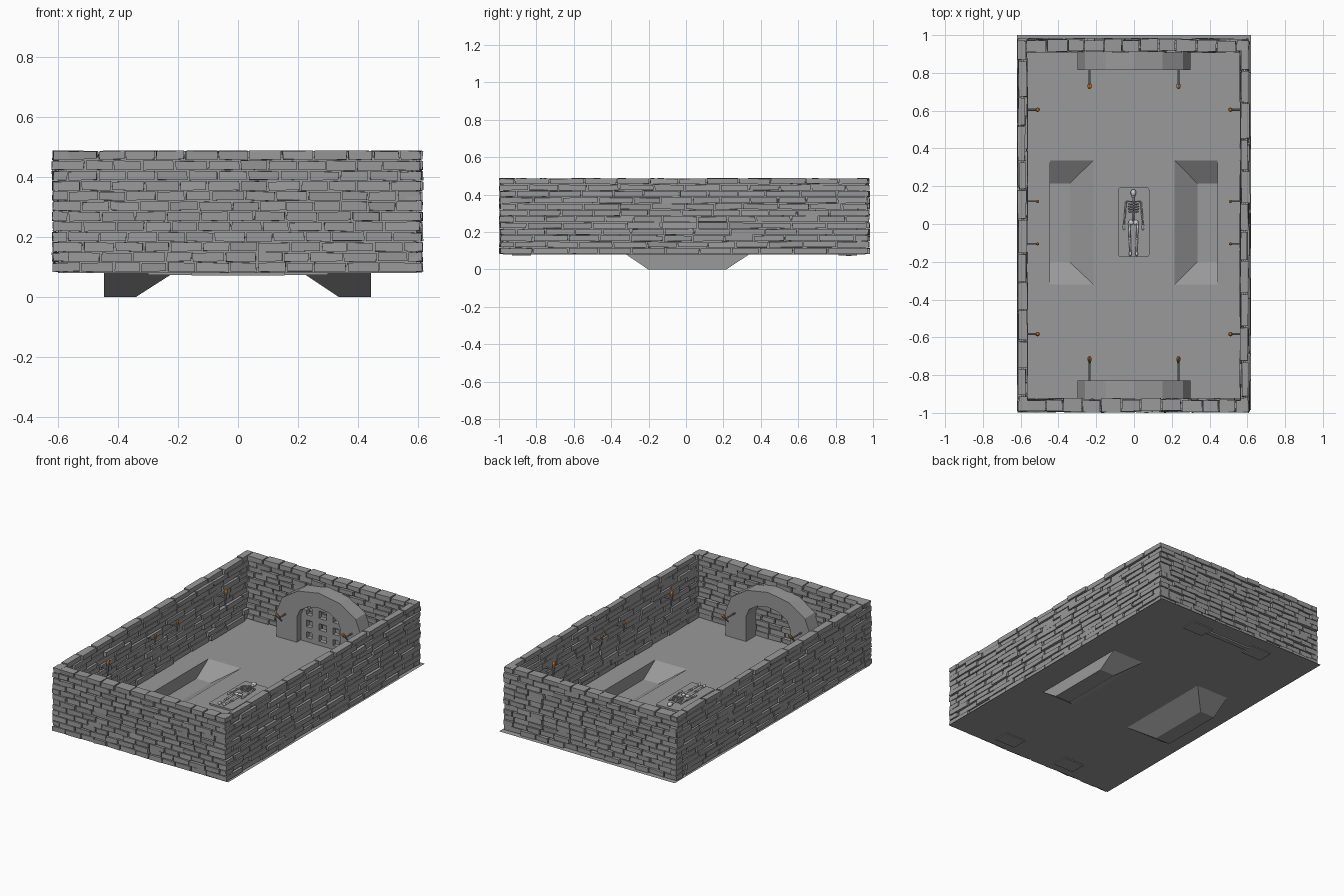
import bpy, bmesh, math, random
from mathutils import Vector, Matrix

if "Cube" in bpy.data.objects:
    bpy.data.objects.remove(bpy.data.objects["Cube"])

random.seed(7)
FLOOR, TOP = 0.08, 0.486


def material(name, col):
    m = bpy.data.materials.new(name)
    m.diffuse_color = (*col, 1)
    m.use_nodes = True
    m.node_tree.nodes["Principled BSDF"].inputs["Base Color"].default_value = m.diffuse_color
    return m


STONE = material("dark_stone", (0.32, 0.32, 0.32))
ORANGE = material("flame_orange", (0.9, 0.3, 0.05))
BONE = material("bone", (0.8, 0.8, 0.79))


def finish(bm, name, mat=STONE, smooth=False):
    bmesh.ops.recalc_face_normals(bm, faces=bm.faces)
    me = bpy.data.meshes.new(name)
    bm.to_mesh(me)
    bm.free()
    ob = bpy.data.objects.new(name, me)
    bpy.context.collection.objects.link(ob)
    me.materials.append(mat)
    for p in me.polygons:
        p.use_smooth = smooth
    return ob


def box(bm, lo, hi, jitter=0.0):
    lo, hi = Vector(lo), Vector(hi)
    m = Matrix.Translation((lo + hi) / 2) @ Matrix.Diagonal((*(hi - lo), 1))
    vs = bmesh.ops.create_cube(bm, size=1, matrix=m)["verts"]
    for v in vs:
        v.co += Vector([random.uniform(-jitter, jitter) for _ in range(3)])


def rod(bm, a, b, r1, r2=None, seg=8):
    a, b = Vector(a), Vector(b)
    rot = (b - a).to_track_quat('Z', 'Y').to_matrix().to_4x4()
    bmesh.ops.create_cone(bm, cap_ends=True, segments=seg, radius1=r1,
                          radius2=r1 if r2 is None else r2, depth=(b - a).length,
                          matrix=Matrix.Translation((a + b) / 2) @ rot)


def ball(bm, c, size, axis=None, seg=10):
    rot = axis.to_track_quat('Z', 'Y').to_matrix().to_4x4() if axis else Matrix()
    bmesh.ops.create_uvsphere(bm, u_segments=seg, v_segments=seg // 2 + 1, radius=1,
                              matrix=Matrix.Translation(c) @ rot @ Matrix.Diagonal((*size, 1)))


# floor sheet with two sunken pits
bm = bmesh.new()
xs, ys = [-0.62, -0.445, -0.215, 0.215, 0.442, 0.62], [-0.985, -0.32, 0.337, 1.0]


def quad(*pts):
    bm.faces.new([bm.verts.new(p) for p in pts])


for i in range(5):
    for j in range(3):
        if (i, j) not in ((1, 1), (3, 1)):
            quad(*[(xs[i + a], ys[j + b], FLOOR) for a, b in ((0, 0), (1, 0), (1, 1), (0, 1))])
for outer, inner, low in ((-0.445, -0.215, -0.34), (0.442, 0.215, 0.335)):
    rim = [(outer, ys[1], FLOOR), (inner, ys[1], FLOOR), (inner, ys[2], FLOOR), (outer, ys[2], FLOOR)]
    base = [(outer, -0.202, 0), (low, -0.202, 0), (low, 0.215, 0), (outer, 0.215, 0)]
    quad(*base)
    for k in range(4):
        quad(rim[k], rim[(k + 1) % 4], base[(k + 1) % 4], base[k])
bmesh.ops.remove_doubles(bm, verts=bm.verts, dist=1e-4)
floor = finish(bm, "floor_with_pits")
if floor.data.polygons[0].normal.z < 0:
    floor.data.flip_normals()


# rough brick walls: running courses of uneven blocks with open joints around a core
def wall(name, along_x, start, end, near, far, length, gap):
    bm = bmesh.new()
    rows = 12
    h = (TOP - FLOOR) / rows

    def block(p, q, a, b, z0, z1, jit):
        if along_x:
            box(bm, (p, a, z0), (q, b, z1), jit)
        else:
            box(bm, (a, p, z0), (b, q, z1), jit)

    for r in range(rows):
        p = start
        while p < end - 1e-4:
            step = length * random.uniform(0.85, 1.15) * (0.5 if p == start and r % 2 else 1)
            q = end if end - (p + step) < length * 0.4 else p + step
            a, b = near + random.uniform(0, 0.01), far - random.uniform(0, 0.016)
            z0, z1 = FLOOR + r * h, FLOOR + (r + 1) * h
            block(p, q - gap, a, b, z0 + 0.0045, z1, 0.0022)
            p = q
    block(start + 0.018, end - 0.018, near + 0.02, far - 0.024, FLOOR, TOP - 0.02, 0)
    return finish(bm, name)


wall("front_wall", True, -0.615, 0.612, -0.998, -0.922, 0.1, 0.006)
wall("back_wall", True, -0.615, 0.612, 0.908, 0.983, 0.1, 0.006)
wall("left_wall", False, -0.99, 0.975, -0.618, -0.562, 0.17, 0.008)
wall("right_wall", False, -0.99, 0.975, 0.56, 0.615, 0.17, 0.008)


# doorway arches
def arch(name, y0, y1):
    bm = bmesh.new()

    def curve(w, spring, rise, n=6):
        mid = [(w * math.cos(math.pi * k / n), spring + rise * math.sin(math.pi * k / n)) for k in range(n + 1)]
        return [(w, 0.074)] + mid + [(-w, 0.074)]

    out, inn = curve(0.3, 0.24, 0.195), curve(0.155, 0.24, 0.1)
    rings = [[bm.verts.new((x, y, z)) for x, z in c] for c, y in
             ((out, y0), (out, y1), (inn, y1), (inn, y0))]
    for a in range(4):
        A, B = rings[a], rings[(a + 1) % 4]
        for k in range(len(A) - 1):
            bm.faces.new((A[k], A[k + 1], B[k + 1], B[k]))
    for e in (0, -1):
        bm.faces.new([r[e] for r in rings])
    return finish(bm, name)


arch("back_arch", 0.815, 0.915)
arch("front_arch", -0.93, -0.828)

# lattice gate in the back arch
bm = bmesh.new()
for x in (-0.138, -0.05, 0.05, 0.138):
    box(bm, (x - 0.024, 0.855, FLOOR), (x + 0.024, 0.885, 0.33 if abs(x) < 0.1 else 0.28))
for z in (0.088, 0.16, 0.235, 0.315):
    w = 0.155 if z < 0.3 else 0.09
    box(bm, (-w, 0.8553, z - 0.017), (w, 0.8847, z + 0.017))
finish(bm, "lattice_gate")


# torches: bracket, shaft, head and flame
def torch(name, root, d, reach, lean, s):
    d = Vector(d)
    root = Vector(root)
    axis = (d * lean + Vector((0, 0, 1))).normalized()
    tip = root + d * reach
    bm = bmesh.new()
    rod(bm, root, tip, 0.005 * s)
    rod(bm, tip - axis * 0.04 * s, tip + axis * 0.02 * s, 0.004 * s, 0.007 * s)
    rod(bm, tip + axis * 0.014 * s, tip + axis * 0.026 * s, 0.009 * s, 0.011 * s)
    finish(bm, name + "_holder")
    bm = bmesh.new()
    ball(bm, tip + axis * 0.034 * s, (0.011 * s, 0.011 * s, 0.017 * s), axis, 8)
    finish(bm, name + "_flame", ORANGE)


for sx in (-1, 1):
    for k, (y, s) in enumerate(((-0.583, 1.1), (-0.105, 0.8), (0.12, 0.8), (0.605, 1.1))):
        torch(f"side_torch_{sx}_{k}", (sx * 0.572, y, 0.352), (-sx, 0, 0), 0.06, 0.05, s)
    torch(f"back_torch_{sx}", (sx * 0.235, 0.83, 0.24), (0, -1, 0), 0.08, 0.9, 1.0)
    torch(f"front_torch_{sx}", (sx * 0.235, -0.84, 0.24), (0, 1, 0), 0.105, 0.9, 1.0)

# rounded grave slab
bm = bmesh.new()
ring = []
for cx, cy, a0 in ((0.067, 0.18, 0), (-0.07, 0.18, 90), (-0.07, -0.162, 180), (0.067, -0.162, 270)):
    for k in range(5):
        a = math.radians(a0 + k * 22.5)
        ring.append((cx + 0.014 * math.cos(a), cy + 0.014 * math.sin(a)))
low, high = [[bm.verts.new((x, y, z)) for x, y in ring] for z in (FLOOR, 0.09)]
bm.faces.new(low)
bm.faces.new(high)
for k in range(len(ring)):
    n = (k + 1) % len(ring)
    bm.faces.new((low[k], low[n], high[n], high[k]))
finish(bm, "grave_slab")

# skeleton lying on the slab
bm = bmesh.new()
Z, X0 = 0.097, -0.003
ball(bm, (X0, 0.165, Z + 0.004), (0.015, 0.019, 0.013))
ball(bm, (X0, 0.148, Z + 0.002), (0.01, 0.009, 0.009))
rod(bm, (X0, 0.14, Z), (X0, 0.01, Z), 0.0045)
rod(bm, (X0, 0.07, Z + 0.011), (X0, 0.117, Z + 0.011), 0.0035)
for s in (-1, 1):
    def P(x, y, dz=0.0):
        return (X0 + s * x, y, Z + dz)

    def bone(a, b, r):
        rod(bm, a, b, r, seg=8)
        for e in (a, b):
            ball(bm, e, (r * 1.4,) * 3, seg=8)
    bone(P(0.003, 0.12, 0.01), P(0.036, 0.118, 0.004), 0.003)
    for k in range(4):
        y, w = 0.109 - k * 0.0135, 0.028 - abs(k - 1.5) * 0.002
        pts = [P(w * math.sin(t), y - 0.002 * t, 0.004 - 0.008 * math.cos(t)) for t in (0, 0.8, 1.57, 2.4, 3.1)]
        for a, b in zip(pts, pts[1:]):
            rod(bm, a, b, 0.003, seg=6)
    ball(bm, P(0.013, 0.008), (0.015, 0.014, 0.007))
    bone(P(0.04, 0.113), P(0.045, 0.052), 0.0042)
    bone(P(0.045, 0.05), P(0.05, 0.0), 0.0038)
    ball(bm, P(0.05, -0.016), (0.007, 0.018, 0.004))
    bone(P(0.022, 0.0), P(0.019, -0.076), 0.0055)
    bone(P(0.019, -0.08), P(0.016, -0.15), 0.005)
    ball(bm, P(0.017, -0.158, 0.003), (0.008, 0.012, 0.01))
finish(bm, "skeleton", BONE, smooth=True)
